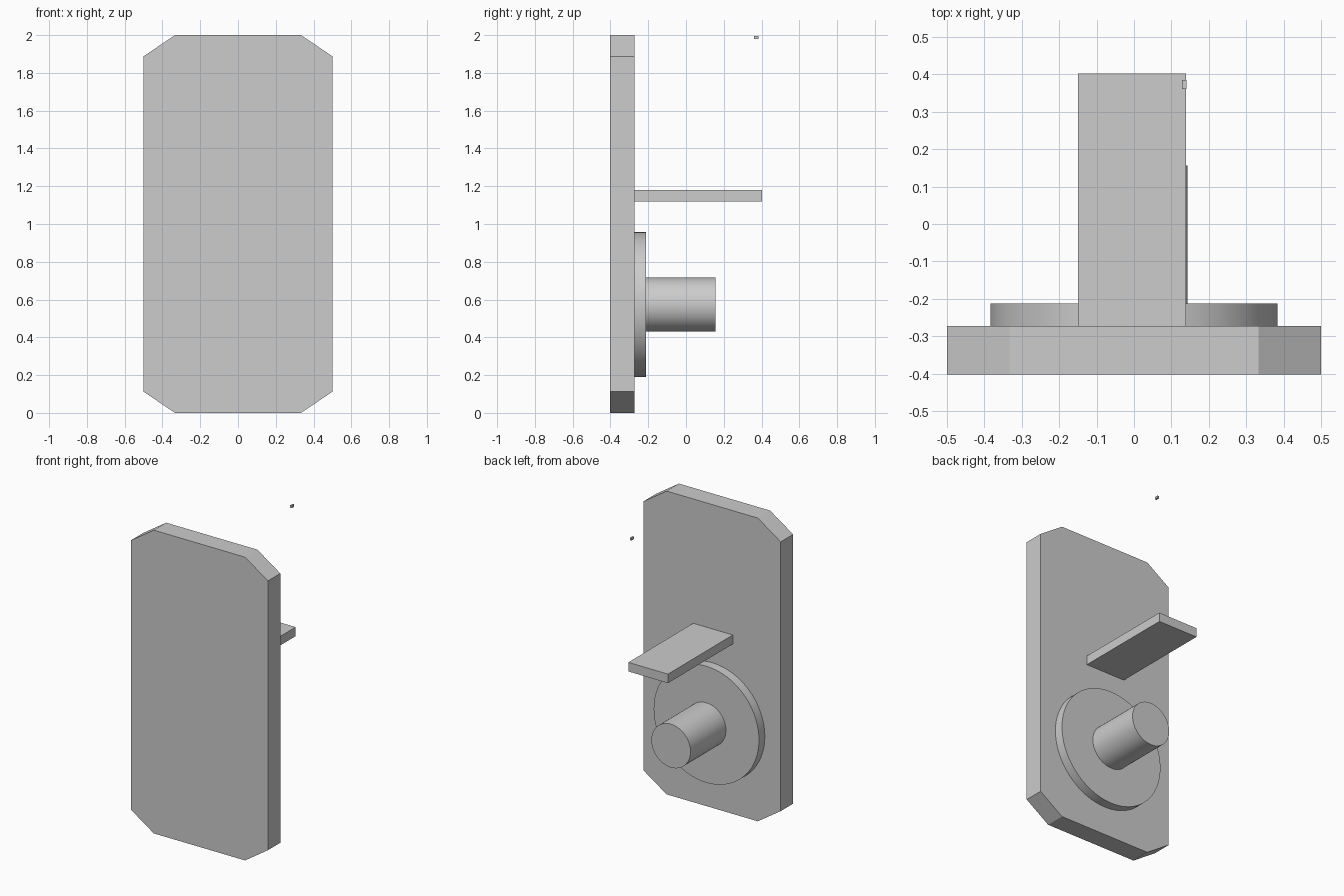
import bpy
import bmesh
from math import radians
from mathutils import Matrix, Vector

cube = bpy.data.objects.get("Cube")
if cube:
    bpy.data.objects.remove(cube, do_unlink=True)

grey = bpy.data.materials.new("light_grey")
grey.use_nodes = True
colour = (0.604, 0.604, 0.604, 1)
grey.diffuse_color = colour
grey.node_tree.nodes["Principled BSDF"].inputs["Base Color"].default_value = colour


def finish(name, bm):
    bmesh.ops.recalc_face_normals(bm, faces=bm.faces)
    mesh = bpy.data.meshes.new(name)
    bm.to_mesh(mesh)
    bm.free()
    mesh.materials.append(grey)
    obj = bpy.data.objects.new(name, mesh)
    bpy.context.collection.objects.link(obj)
    return obj


def box(name, low, high):
    low, high = Vector(low), Vector(high)
    bm = bmesh.new()
    bmesh.ops.create_cube(bm, size=1)
    bmesh.ops.scale(bm, vec=high - low, verts=bm.verts)
    bmesh.ops.translate(bm, vec=(low + high) / 2, verts=bm.verts)
    return finish(name, bm)


def round_part(name, radius, y0, y1, z):
    bm = bmesh.new()
    matrix = Matrix.Translation((0, (y0 + y1) / 2, z)) @ Matrix.Rotation(radians(90), 4, "X")
    bmesh.ops.create_cone(bm, cap_ends=True, segments=96, radius1=radius,
                          radius2=radius, depth=y1 - y0, matrix=matrix)
    obj = finish(name, bm)
    bpy.ops.object.select_all(action="DESELECT")
    obj.select_set(True)
    bpy.context.view_layer.objects.active = obj
    bpy.ops.object.shade_smooth_by_angle(angle=radians(30))


# Upright plate with clipped corners
FRONT, BACK = -0.402, -0.273
bm = bmesh.new()
quarter = [(0.5, 0.888), (0.333, 1)]
outline = []
for sx, sz, step in ((1, 1, 1), (-1, 1, -1), (-1, -1, 1), (1, -1, -1)):
    outline += [(sx * x, 1 + sz * z) for x, z in quarter[::step]]
face = bm.faces.new([bm.verts.new((x, FRONT, z)) for x, z in outline])
sweep = bmesh.ops.extrude_face_region(bm, geom=[face], use_keep_orig=True)
moved = [v for v in sweep["geom"] if isinstance(v, bmesh.types.BMVert)]
bmesh.ops.translate(bm, vec=(0, BACK - FRONT, 0), verts=moved)
finish("front_plate", bm)

# Round flange and peg on the back
round_part("flange", 0.384, BACK, -0.212, 0.573)
round_part("peg", 0.143, -0.212, 0.157, 0.573)

# Shelf above the peg, and the small floating block
box("shelf", (-0.15, BACK, 1.12), (0.139, 0.402, 1.18))
box("small_block", (0.128, 0.361, 1.98), (0.14, 0.385, 1.996))
